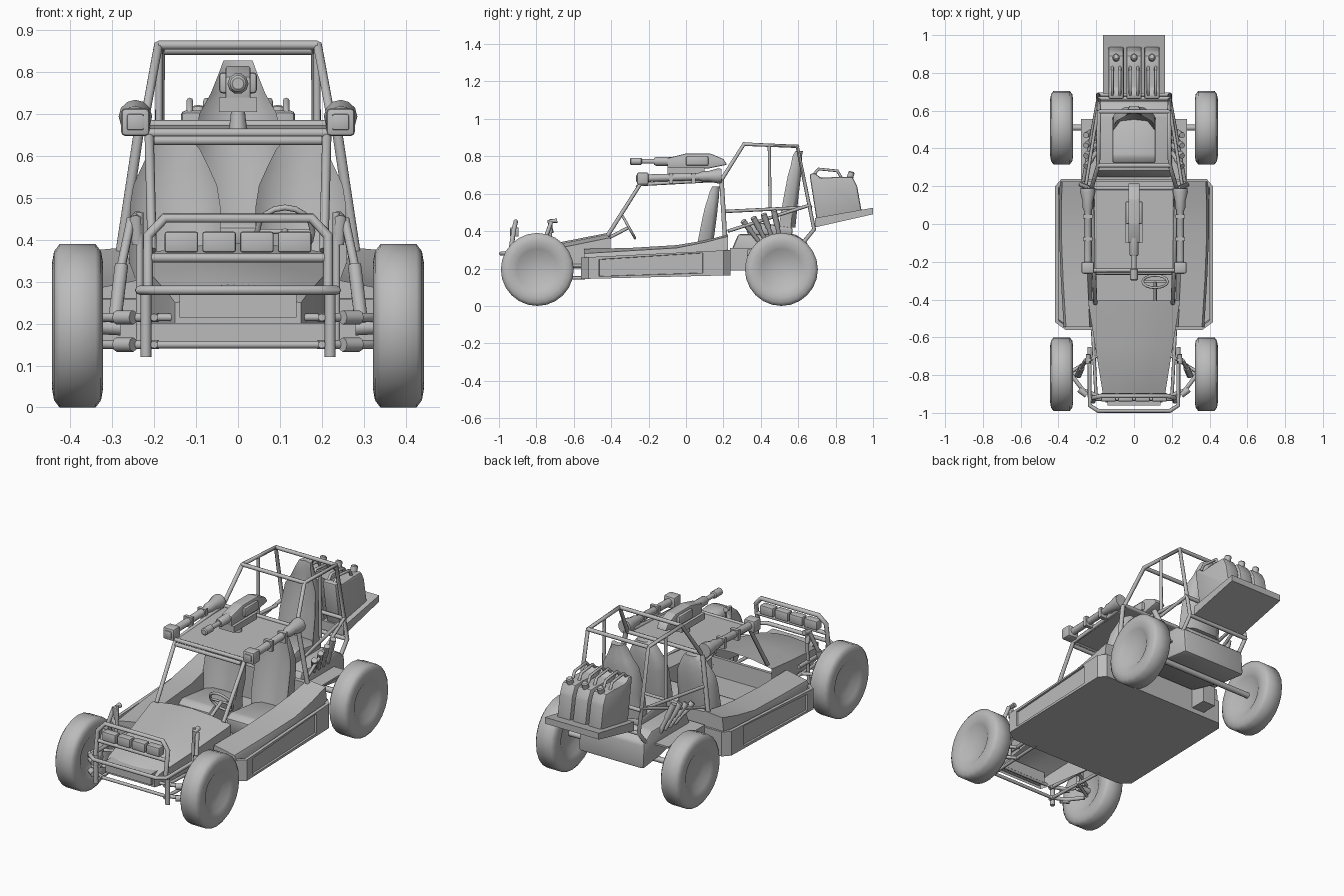
import bpy, bmesh, math
from mathutils import Vector

grey = bpy.data.materials.new("plain grey")
grey.diffuse_color = (0.5, 0.5, 0.5, 1)


def finish(name, bm, smooth=35):
    bmesh.ops.recalc_face_normals(bm, faces=bm.faces)
    me = bpy.data.meshes.new(name)
    bm.to_mesh(me)
    bm.free()
    ob = bpy.data.objects.new(name, me)
    bpy.context.collection.objects.link(ob)
    me.materials.append(grey)
    bpy.ops.object.select_all(action='DESELECT')
    ob.select_set(True)
    bpy.context.view_layer.objects.active = ob
    bpy.ops.object.shade_smooth_by_angle(angle=math.radians(smooth))
    return ob


def loft(name, rings, smooth=40, bevel=0):
    """Skin a list of closed rings and cap both ends."""
    bm = bmesh.new()
    vs = [[bm.verts.new(p) for p in r] for r in rings]
    n = len(vs[0])
    for a, b in zip(vs, vs[1:]):
        for i in range(n):
            bm.faces.new((a[i], a[(i + 1) % n], b[(i + 1) % n], b[i]))
    bm.faces.new(vs[0])
    bm.faces.new(vs[-1])
    if bevel:
        bmesh.ops.recalc_face_normals(bm, faces=bm.faces)
        bmesh.ops.bevel(bm, geom=bm.edges[:], offset=bevel, segments=2, profile=0.5, affect='EDGES')
    return finish(name, bm, smooth)


def box(name, x, y, z, bevel=0):
    rings = [[(x[0], y[0], h), (x[1], y[0], h), (x[1], y[1], h), (x[0], y[1], h)] for h in z]
    return loft(name, rings, 30, bevel)


def extrude_x(name, prof, x0, x1, bevel=0):
    return loft(name, [[(x, y, z) for y, z in prof] for x in (x0, x1)], 30, bevel)


def turned(name, prof, base, axis, n=12, smooth=40):
    """Turn (distance along axis, radius) points about an axis."""
    q = Vector(axis).to_track_quat('Z', 'Y')
    rings = [[Vector(base) + q @ Vector((r * math.cos(2 * math.pi * i / n), r * math.sin(2 * math.pi * i / n), d))
              for i in range(n)] for d, r in prof]
    return loft(name, rings, smooth)


def tube(name, pts, r=0.011, closed=False):
    cu = bpy.data.curves.new(name, 'CURVE')
    cu.dimensions = '3D'
    cu.bevel_depth, cu.bevel_resolution, cu.use_fill_caps = r, 2, True
    sp = cu.splines.new('POLY')
    sp.points.add(len(pts) - 1)
    for p, c in zip(sp.points, pts):
        p.co = (*c, 1)
    sp.use_cyclic_u = closed
    tmp = bpy.data.objects.new(name, cu)
    bpy.context.collection.objects.link(tmp)
    bm = bmesh.new()
    bm.from_mesh(tmp.to_mesh())
    bpy.data.objects.remove(tmp)
    return finish(name, bm, 50)


def sym(name, pts, r=0.011):
    """Tube on both sides."""
    for s, side in ((-1, "left"), (1, "right")):
        tube(f"{side}_{name}", [(s * x, y, z) for x, y, z in pts], r)


def across(name, x, y, z, r=0.011):
    tube(name, [(-x, y, z), (x, y, z)], r)


# floor tray: octagonal, open on top, with recessed side panels
half = [(0.36, -0.562), (0.418, -0.52), (0.418, 0.2), (0.385, 0.238)]
plan = half + [(-x, y) for x, y in reversed(half)]
bm = bmesh.new()
lo = [bm.verts.new((x, y, 0.158 + 0.025 * y)) for x, y in plan]
hi = [bm.verts.new((x, y, 0.287 + 0.05 * y)) for x, y in plan]
bm.faces.new(lo)
top = bm.faces.new(hi)
sides = [bm.faces.new((lo[i], lo[(i + 1) % 8], hi[(i + 1) % 8], hi[i])) for i in range(8)]
bmesh.ops.recalc_face_normals(bm, faces=bm.faces)
panels = [sides[1], sides[5]]
bmesh.ops.inset_region(bm, faces=panels, thickness=0.018)
for f in panels:
    for v in f.verts:
        v.co.y = 0.09 if v.co.y > 0 else -0.465
bmesh.ops.inset_region(bm, faces=panels, thickness=0.002, depth=-0.01)
bmesh.ops.inset_region(bm, faces=[top], thickness=0.02)
bmesh.ops.inset_region(bm, faces=[top], thickness=0.001, depth=-0.1)
finish("floor_tray", bm, 20)

# swept deck on each side of the open cockpit
deck = [(-0.545, 0.36, 0.28, 0.235, 0.305), (-0.3, 0.375, 0.295, 0.245, 0.31), (-0.05, 0.385, 0.31, 0.25, 0.325),
        (0.1, 0.385, 0.34, 0.26, 0.35), (0.225, 0.38, 0.372, 0.27, 0.382)]
for s, side in ((-1, "left"), (1, "right")):
    loft(side + "_deck", [[(s * (xo + 0.012), y, 0.175), (s * (xo + 0.012), y, 0.26), (s * xo, y, zo), (s * xi, y, zi),
                           (s * (xi - 0.02), y, 0.175)] for y, xo, zo, xi, zi in deck])
box("bulkhead", (-0.28, 0.28), (0.2, 0.225), (0.175, 0.375))

# hood shell with centre ridge, open underneath
hood = [(-0.405, 0.24, 0.365, 0.392), (-0.43, 0.24, 0.36, 0.388), (-0.65, 0.205, 0.315, 0.345),
        (-0.9, 0.165, 0.27, 0.295), (-0.945, 0.15, 0.25, 0.265)]
ob = loft("hood", [[(-w, y, 0.2), (-w, y, z), (-w * 0.5, y, (z + zr) / 2 + 0.006), (0, y, zr),
                    (w * 0.5, y, (z + zr) / 2 + 0.006), (w, y, z), (w, y, 0.2)] for y, w, z, zr in hood], 25)
bm = bmesh.new()
bm.from_mesh(ob.data)
open_faces = [f for f in bm.faces if f.normal.z < -0.9 or f.normal.y > 0.9]
bmesh.ops.delete(bm, geom=open_faces, context='FACES')
bm.to_mesh(ob.data)
bm.free()
box("front_nose_box", (-0.14, 0.14), (-0.96, -0.9), (0.215, 0.275))

# wheels
tyre = [(-0.03, 0.001), (-0.028, 0.075), (-0.05, 0.11), (-0.061, 0.15), (-0.056, 0.178), (-0.043, 0.195),
        (0.043, 0.195), (0.056, 0.178), (0.061, 0.15), (0.05, 0.11), (0.028, 0.075), (0.03, 0.001)]
for s, side in ((-1, "left"), (1, "right")):
    for y, end in ((-0.795, "front"), (0.51, "rear")):
        turned(f"{end}_{side}_wheel", tyre, (s * 0.383, y, 0.195), (s, 0, 0), 24, 70)
across("rear_axle", 0.36, 0.51, 0.2, 0.016)

# front suspension and bumper
for z in (0.15, 0.215):
    across("front_cross_tube", 0.2, -0.91, z, 0.009)
    sym("chassis_rail", [(0.2, -0.93, z), (0.22, -0.54, z)], 0.009)
    sym("front_arm", [(0.19, -0.91, z), (0.27, -0.88, z), (0.33, -0.8, z)], 0.011)
    sym("rear_arm", [(0.2, -0.7, z), (0.33, -0.78, z)], 0.009)
    sym("arm_joint", [(0.25, -0.905, z), (0.29, -0.875, z)], 0.017)
sym("front_spindle", [(0.28, -0.795, 0.19), (0.37, -0.795, 0.195)], 0.018)
sym("shock_absorber", [(0.255, -0.72, 0.45), (0.278, -0.76, 0.34)], 0.011)
sym("shock_body", [(0.278, -0.76, 0.34), (0.295, -0.8, 0.2)], 0.017)
sym("shock_post", [(0.235, -0.72, 0.465), (0.235, -0.74, 0.15)], 0.009)
sym("shock_brace", [(0.24, -0.72, 0.39), (0.245, -0.73, 0.45), (0.24, -0.69, 0.455)], 0.014)
tube("front_bumper", [(-0.235, -0.65, 0.28), (-0.235, -0.96, 0.28), (-0.19, -0.989, 0.28), (0.19, -0.989, 0.28),
                      (0.235, -0.96, 0.28), (0.235, -0.65, 0.28)])
sym("bumper_stay", [(0.22, -0.93, 0.12), (0.22, -0.93, 0.29)], 0.013)

# lamp guard and four lamps
tube("lamp_guard", [(-0.215, -0.94, 0.28), (-0.215, -0.92, 0.41), (-0.175, -0.91, 0.452), (0.175, -0.91, 0.452),
                    (0.215, -0.92, 0.41), (0.215, -0.94, 0.28)], 0.012)
across("lamp_bar", 0.215, -0.925, 0.357)
for i in range(4):
    x = -0.135 + 0.09 * i
    box("lamp", (x - 0.04, x + 0.04), (-0.94, -0.895), (0.37, 0.42), 0.006)


# seats: cushion plus hugging backrest
def seat(name, cx, back, cushion):
    rings = [[(cx - w, y - d, z), (cx - w * 0.65, y, z), (cx, y + 0.008, z), (cx + w * 0.65, y, z), (cx + w, y - d, z),
              (cx + w, y + 0.015, z), (cx + w * 0.6, y + 0.04, z), (cx - w * 0.6, y + 0.04, z), (cx - w, y + 0.015, z)]
             for z, y, w, d in back]
    loft(name + "_back", rings, 60)
    w, y0, y1, z0, z1 = cushion
    prof = [(y0, z0), (y0 - 0.01, z1), (y0 + 0.03, z1 + 0.02), (y1, z1 - 0.01), (y1, z0)]
    extrude_x(name + "_cushion", prof, cx - w, cx + w, 0.012)


for s, side in ((-1, "left"), (1, "right")):
    seat(side + "_front_seat", s * 0.15, [(0.19, 0.08, 0.095, 0.05), (0.33, 0.105, 0.11, 0.045),
         (0.48, 0.125, 0.108, 0.035), (0.53, 0.13, 0.1, 0.028), (0.57, 0.135, 0.082, 0.02), (0.615, 0.138, 0.06, 0.01),
         (0.638, 0.14, 0.04, 0.0)], (0.1, -0.17, 0.12, 0.18, 0.265))
seat("gunner_seat", 0, [(0.42, 0.545, 0.11, 0.05), (0.57, 0.56, 0.108, 0.04), (0.7, 0.575, 0.093, 0.03),
                        (0.75, 0.58, 0.065, 0.02), (0.8, 0.58, 0.045, 0.01), (0.828, 0.585, 0.035, 0.0)],
     (0.115, 0.33, 0.57, 0.38, 0.43))

# steering wheel
c, u = Vector((0.112, -0.305, 0.42)), Vector((0, -0.49, 0.87))
ring = [c + Vector((0.066 * math.cos(a), 0, 0)) + u * 0.066 * math.sin(a) for a in [math.pi * i / 8 for i in range(16)]]
tube("steering_wheel", ring, 0.007, True)
tube("steering_spoke", [ring[0], ring[8]], 0.006)
tube("steering_column", [c, (0.112, -0.42, 0.36)], 0.009)

# roll cage
sym("roof_rail", [(0.205, -0.42, 0.375), (0.212, -0.245, 0.65), (0.225, 0.19, 0.675)])
sym("roll_hoop", [(0.225, 0.19, 0.675), (0.19, 0.31, 0.865), (0.185, 0.595, 0.853), (0.19, 0.685, 0.41), (0.19, 0.62, 0.33)])
sym("door_pillar", [(0.235, 0.19, 0.67), (0.285, 0.21, 0.34)], 0.013)
sym("mid_post", [(0.188, 0.445, 0.86), (0.19, 0.45, 0.51)], 0.009)
sym("waist_rail", [(0.255, 0.205, 0.505), (0.19, 0.61, 0.525)], 0.009)
sym("rear_diagonal", [(0.27, 0.225, 0.4), (0.19, 0.665, 0.54)], 0.009)
for x, y, z in ((0.22, -0.245, 0.655), (0.2, -0.258, 0.637), (0.225, 0.19, 0.675), (0.19, 0.31, 0.865),
                (0.185, 0.595, 0.853), (0.19, 0.665, 0.53), (0.19, 0.685, 0.41)):
    across("cage_cross_bar", x, y, z)
extrude_x("roof_plate", [(-0.245, 0.65), (0.19, 0.665), (0.19, 0.673), (-0.245, 0.658)], -0.21, 0.21)

# engine bay and exhausts
box("rear_deck", (-0.28, 0.28), (0.235, 0.555), (0.3, 0.31))
for s, side in ((-1, "left"), (1, "right")):
    box(side + "_rear_box", sorted((s * 0.2, s * 0.28)), (0.235, 0.33), (0.19, 0.305))
extrude_x("engine_cover", [(0.24, 0.29), (0.28, 0.385), (0.58, 0.385), (0.65, 0.34), (0.66, 0.2), (0.5, 0.22)], -0.2, 0.2, 0.015)
for i in range(4):
    base = Vector((0.195, 0.385 + 0.04 * i, 0.35))
    tip = Vector((0.255, 0.305 + 0.055 * i, 0.455 + 0.018 * i))
    sym("exhaust", [base, base.lerp(tip, 0.6)], 0.012)
    sym("exhaust_tip", [base.lerp(tip, 0.5), tip], 0.016)

# rear tray with three fuel cans
extrude_x("rear_tray", [(0.69, 0.42), (1.0, 0.49), (1.0, 0.525), (0.69, 0.47)], -0.165, 0.165)
for cx in (-0.095, 0, 0.095):
    extrude_x("fuel_can", [(0.7, 0.45), (0.66, 0.705), (0.69, 0.71), (0.72, 0.685), (0.82, 0.69), (0.89, 0.69),
                           (0.915, 0.64), (0.94, 0.5)], cx - 0.041, cx + 0.041, 0.01)
    for dx in (-0.02, 0.02):
        tube("can_handle", [(cx + dx, 0.68, 0.70), (cx + dx, 0.71, 0.732), (cx + dx, 0.81, 0.722), (cx + dx, 0.83, 0.685)], 0.008)
    turned("can_cap", [(0, 0.018), (0.035, 0.018), (0.04, 0.012)], (cx, 0.875, 0.68), (0, 0.3, 1), 10)

# roof launcher tubes
for s, side in ((-1, "left"), (1, "right")):
    turned(side + "_launcher", [(0, 0.02), (0.32, 0.02), (0.34, 0.028), (0.37, 0.028), (0.42, 0.04), (0.44, 0.038)],
           (s * 0.245, -0.25, 0.682), (0, 1, 0.03))
    box(side + "_launcher_sight", (s * 0.245 - 0.034, s * 0.245 + 0.034), (-0.262, -0.2), (0.648, 0.714), 0.01)
    box(side + "_launcher_lens", (s * 0.245 - 0.02, s * 0.245 + 0.02), (-0.266, -0.255), (0.662, 0.7), 0.004)
    for y in (-0.09, 0.03):
        box(side + "_launcher_clamp", (s * 0.245 - 0.025, s * 0.245 + 0.025), (y, y + 0.02), (0.655, 0.712))

# roof machine gun
turned("gun_barrel", [(0, 0.014), (0.005, 0.02), (0.06, 0.02), (0.065, 0.013), (0.2, 0.013)], (0, -0.3, 0.773), (0, 1, 0), 10)
turned("gun_jacket", [(0, 0.02), (0.01, 0.025), (0.12, 0.025)], (0, -0.17, 0.773), (0, 1, 0), 10)
extrude_x("gun_body", [(-0.1, 0.735), (-0.1, 0.79), (0.0, 0.815), (0.13, 0.815), (0.2, 0.785), (0.22, 0.755), (0.12, 0.735)],
          -0.03, 0.03, 0.006)
box("gun_side_feed", (-0.045, 0.045), (0.0, 0.12), (0.75, 0.8), 0.008)
box("gun_cradle", (-0.045, 0.045), (-0.1, 0.1), (0.705, 0.74))
turned("gun_pivot", [(0, 0.022), (0.06, 0.015)], (0, 0.0, 0.66), (0, 0, 1), 10)
